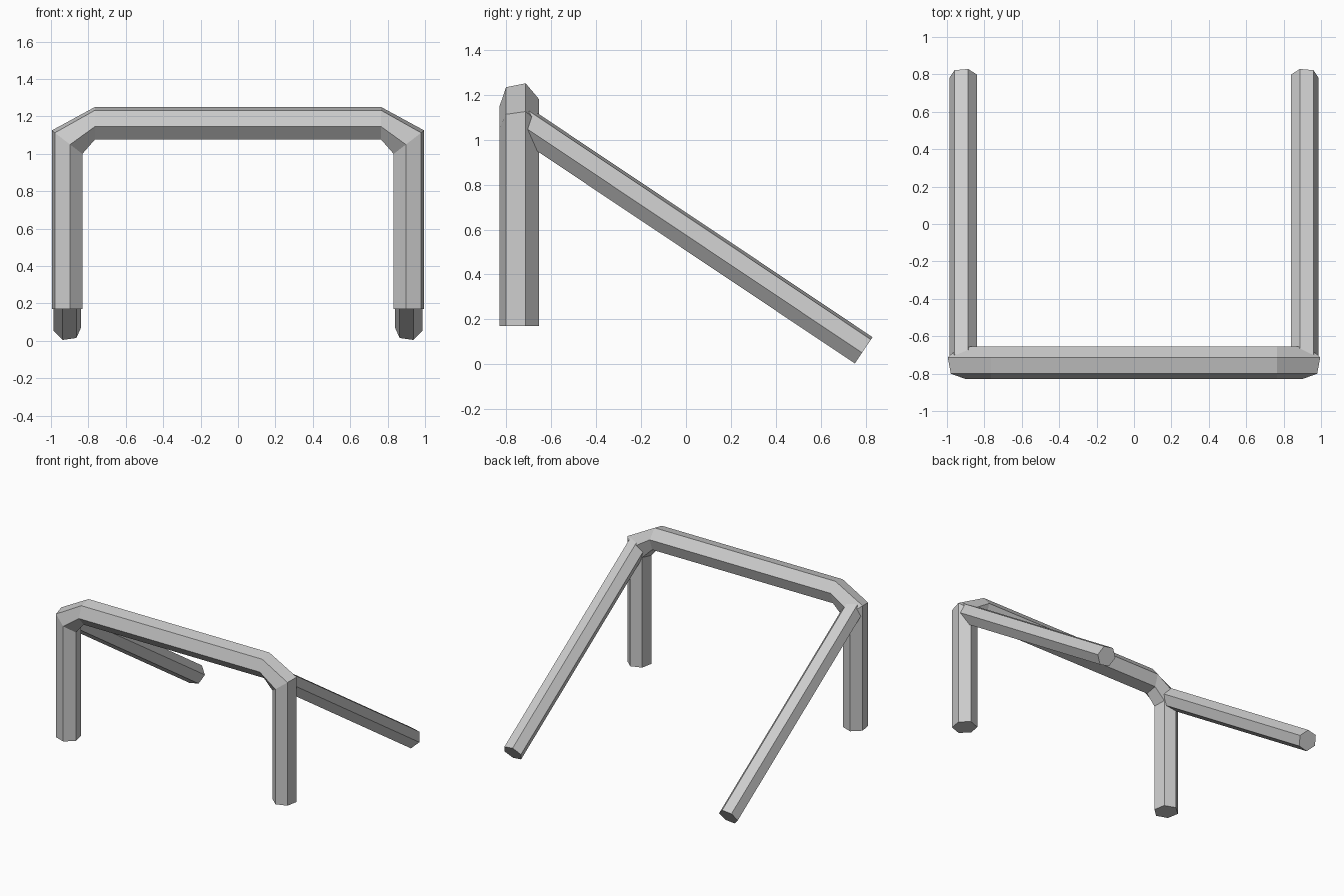
import bpy, bmesh, math
from mathutils import Vector

if "Cube" in bpy.data.objects:
    bpy.data.objects.remove(bpy.data.objects["Cube"])


def hexagon(radius, start_deg):
    return [(radius * math.cos(math.radians(start_deg + 60 * i)),
             radius * math.sin(math.radians(start_deg + 60 * i))) for i in range(6)]


def loft(name, rings):
    """Skin a list of equal-sized rings into a capped tube."""
    bm = bmesh.new()
    loops = [[bm.verts.new(p) for p in ring] for ring in rings]
    for a, b in zip(loops, loops[1:]):
        for i in range(len(a)):
            j = (i + 1) % len(a)
            bm.faces.new((a[i], a[j], b[j], b[i]))
    bm.faces.new(loops[0])
    bm.faces.new(loops[-1])
    bmesh.ops.recalc_face_normals(bm, faces=bm.faces)
    mesh = bpy.data.meshes.new(name)
    bm.to_mesh(mesh)
    bm.free()
    obj = bpy.data.objects.new(name, mesh)
    bpy.context.collection.objects.link(obj)
    return obj


# Main hoop: hexagonal tube with chamfered corners (y offset, outward offset)
section = hexagon(0.092, 11)
Y = -0.742


def half_hoop(s):
    foot = [(s * (0.914 + 0.94 * u), Y + 0.97 * y, 0.17) for y, u in section]
    bend = [(s * (0.914 + 0.94 * u), Y + 0.97 * y, 1.062 + 0.72 * u) for y, u in section]
    bar = [(s * 0.765, Y + 0.97 * y, 1.163 + u) for y, u in section]
    return [foot, bend, bar]


loft("main_hoop", half_hoop(-1) + half_hoop(1)[::-1])

# Rear braces: slimmer hexagonal tubes sloping from hoop corners to the ground
start, end = Vector((0, -0.73, 1.079)), Vector((0, 0.79, 0.063))
along = (end - start).normalized()
up = Vector((1, 0, 0)).cross(along)
if up.z < 0:
    up.negate()
for side, s in (("left", -1), ("right", 1)):
    rings = [[c + Vector((s * (0.912 + u), 0, 0)) + up * v for u, v in hexagon(0.075, 50)]
             for c in (start, end)]
    loft("rear_brace_" + side, rings)
